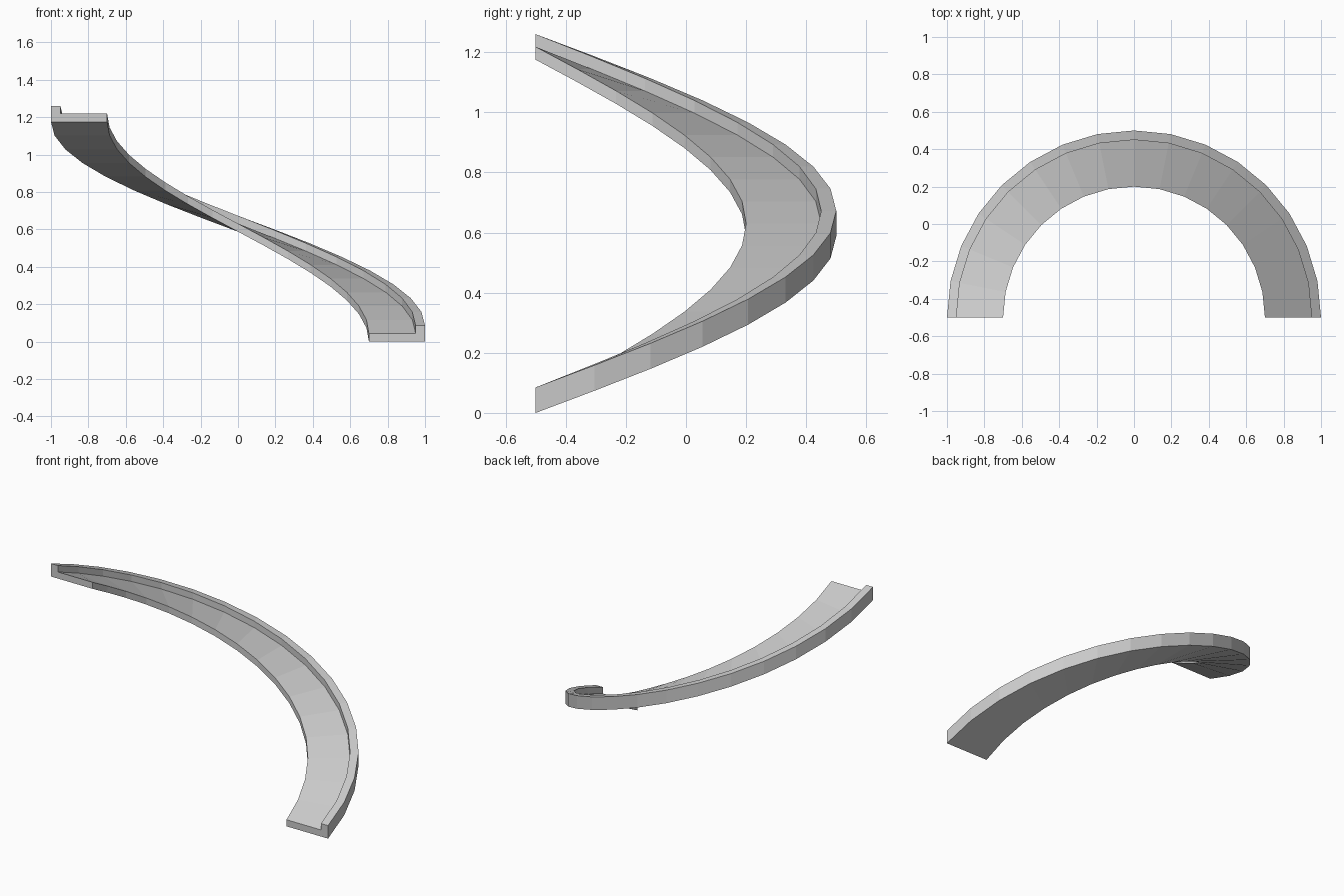
import bpy, bmesh
from math import sin, cos, pi

if "Cube" in bpy.data.objects:
    bpy.data.objects.remove(bpy.data.objects["Cube"])

STEPS = 16
RISE = 1.175
CENTRE_Y = -0.5

# Cross-section (radius, height): flat floor with a raised outer lip
PROFILE = [(0.7, 0), (1.0, 0), (1.0, 0.085), (0.95, 0.085), (0.95, 0.043), (0.7, 0.043)]

# Sweep the section up a half-turn helix
bm = bmesh.new()
rings = []
for i in range(STEPS + 1):
    a = pi * i / STEPS
    rings.append([bm.verts.new((r * cos(a), CENTRE_Y + r * sin(a), z + RISE * i / STEPS))
                  for r, z in PROFILE])
n = len(PROFILE)
for lo, hi in zip(rings, rings[1:]):
    for j in range(n):
        k = (j + 1) % n
        bm.faces.new((lo[j], lo[k], hi[k], hi[j]))

# End caps
bm.faces.new(rings[0][::-1])
bm.faces.new(rings[-1])
bmesh.ops.recalc_face_normals(bm, faces=bm.faces)

mesh = bpy.data.meshes.new("curved_ramp")
bm.to_mesh(mesh)
bm.free()
bpy.context.collection.objects.link(bpy.data.objects.new("curved_ramp", mesh))
